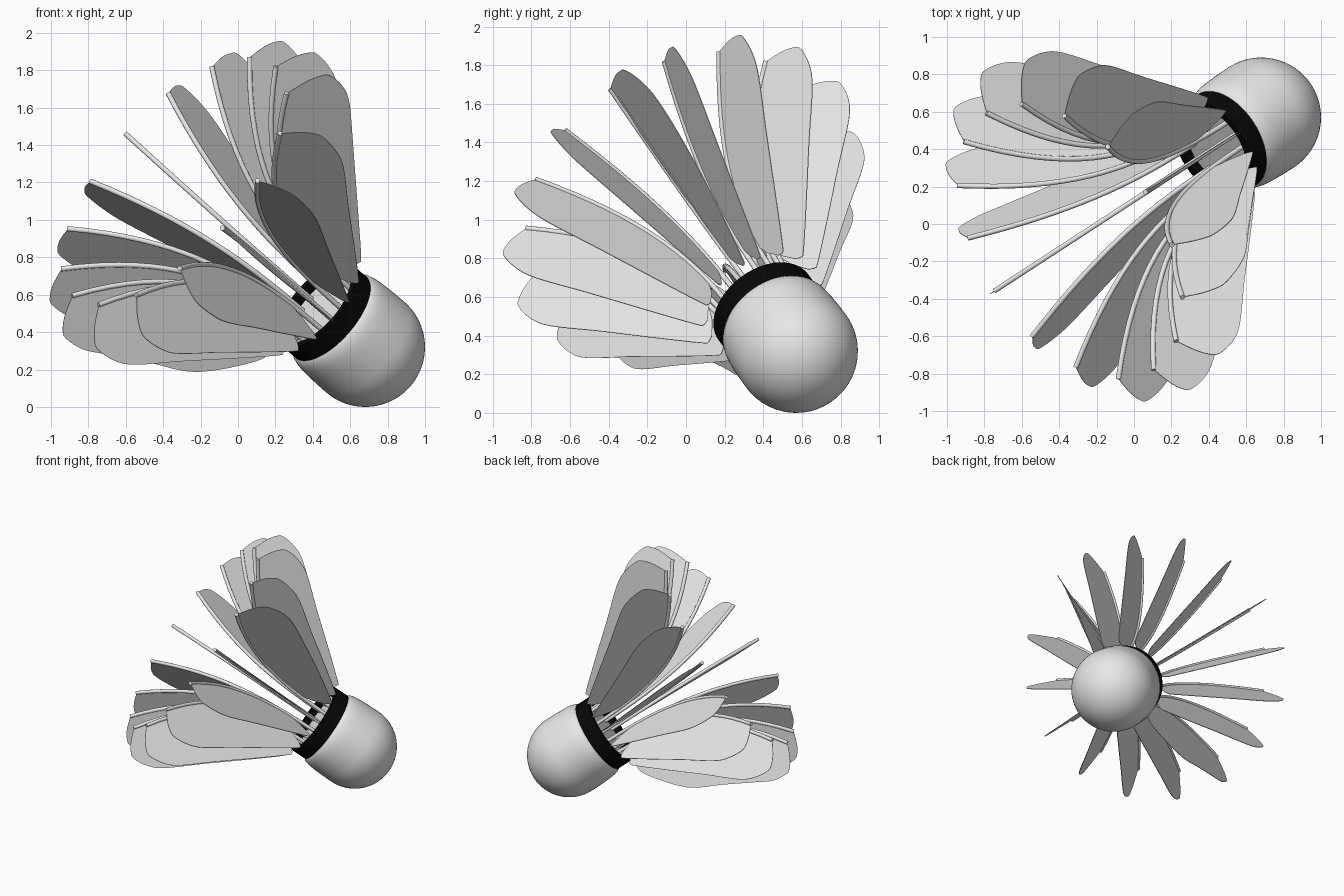
import bpy, math
from mathutils import Vector, Matrix

if "Cube" in bpy.data.objects:
    bpy.data.objects.remove(bpy.data.objects["Cube"])

# Frame of the tilted shuttlecock: local z runs from the cork to the feather tips
CENTRE = Vector((0.68, 0.57, 0.32))
AXIS = Vector((-0.678, -0.440, 0.589)).normalized()
U = Vector((-0.258, 0.753, 0.252))
U = (U - AXIS * U.dot(AXIS)).normalized()
V = AXIS.cross(U)
FRAME = Matrix.Translation(CENTRE) @ Matrix((U, V, AXIS)).transposed().to_4x4()
COUNT = 16


def material(name, rgb):
    m = bpy.data.materials.new(name)
    m.diffuse_color = (*rgb, 1)
    m.use_nodes = True
    m.node_tree.nodes["Principled BSDF"].inputs["Base Color"].default_value = m.diffuse_color
    return m


WHITE = material("off_white", (0.8, 0.8, 0.8))
BLACK = material("black", (0.002, 0.002, 0.002))


def add(name, verts, faces, mat, matrix, smooth=None):
    me = bpy.data.meshes.new(name)
    me.from_pydata(verts, [], faces)
    me.materials.append(mat)
    ob = bpy.data.objects.new(name, me)
    bpy.context.collection.objects.link(ob)
    ob.matrix_world = matrix
    if smooth:
        bpy.ops.object.select_all(action='DESELECT')
        ob.select_set(True)
        bpy.context.view_layer.objects.active = ob
        bpy.ops.object.shade_smooth_by_angle(angle=math.radians(smooth))
    return ob


def lathe(name, profile, mat, closed=False, n=64):
    """Spin (radius, height) points about local z; the ends are capped unless closed."""
    verts = [(r * math.cos(2 * math.pi * k / n), r * math.sin(2 * math.pi * k / n), z)
             for r, z in profile for k in range(n)]
    m = len(profile)
    faces = []
    for i in range(m if closed else m - 1):
        a, b = i * n, (i + 1) % m * n
        for k in range(n):
            j = (k + 1) % n
            faces.append((a + k, a + j, b + j, b + k))
    if not closed:
        faces.append(tuple(reversed(range(n))))
        faces.append(tuple(range((m - 1) * n, m * n)))
    return add(name, verts, faces, mat, FRAME, 40)


# Rounded cork
cork = [(0.32 * math.sin(a), -0.32 * math.cos(a))
        for a in [math.radians(1 + 89 * i / 18) for i in range(19)]]
cork += [(0.319, 0.08), (0.316, 0.16), (0.311, 0.21), (0.302, 0.245), (0.288, 0.268),
         (0.270, 0.28), (0.262, 0.33)]
lathe("cork", cork, WHITE)

# Black band around the cork rim
lathe("band", [(0.25, 0.27), (0.288, 0.27), (0.288, 0.385), (0.25, 0.385)], BLACK, closed=True)


def stem_radius(s):
    return 0.2 + 0.62 * (max(s - 0.2, 0) / 1.308) ** 3


def stem_mesh(rad=0.014, steps=20, sides=10):
    verts, faces = [], []
    for i in range(steps + 1):
        s = 0.2 + 1.308 * i / steps
        slope = 3 * 0.62 / 1.308 * ((s - 0.2) / 1.308) ** 2
        t = Vector((slope, 0, 1)).normalized()
        nrm = Vector((t.z, 0, -t.x))
        c = Vector((stem_radius(s), 0, s))
        for k in range(sides):
            a = 2 * math.pi * k / sides
            verts.append(c + nrm * rad * math.cos(a) + Vector((0, rad * math.sin(a), 0)))
    for i in range(steps):
        for k in range(sides):
            j = (k + 1) % sides
            faces.append((i * sides + k, i * sides + j, (i + 1) * sides + j, (i + 1) * sides + k))
    faces.append(tuple(reversed(range(sides))))
    faces.append(tuple(range(steps * sides, (steps + 1) * sides)))
    return verts, faces


def smooth_path(pts, per=4):
    """Catmull-Rom curve through the points."""
    p = [Vector(q) for q in [pts[0]] + pts + [pts[-1]]]
    out = []
    for i in range(1, len(p) - 2):
        a, b, c, d = p[i - 1:i + 3]
        for k in range(per):
            t = k / per
            out.append(0.5 * (2 * b + (c - a) * t + (2 * a - 5 * b + 4 * c - d) * t * t
                              + (3 * b - a - 3 * c + d) * t ** 3))
    return out + [p[-1]]


def blade_mesh(bulge=0.0, lean=0.0, half=0.002):
    # outer edge as (distance from axis, height), from base to tip
    outer = smooth_path([(0.30, 0.43), (0.335, 0.405), (0.37 + bulge / 2, 0.43),
                         (0.55 + bulge, 0.65), (0.75 + bulge / 2, 0.90), (0.94, 1.13),
                         (1.00, 1.25), (1.015, 1.37), (0.985, 1.42), (0.92, 1.465), (0.82, 1.506)])
    heights = [1.49 - (1.49 - 0.62) * i / 16 for i in range(17)]
    inner = [Vector((stem_radius(s), s)) for s in heights] + [Vector((0.25, 0.52))]
    loop = outer + inner
    n = len(loop)
    verts = [(p.x, y + lean * (p.x - stem_radius(p.y)), p.y) for y in (-half, half) for p in loop]
    faces = [tuple(range(n)), tuple(reversed(range(n, 2 * n)))]
    faces += [((i + 1) % n, i, n + i, n + (i + 1) % n) for i in range(n)]
    return verts, faces


# Sixteen flared stems, each with a flat blade standing outward; two blades are irregular
stem, blade = stem_mesh(), blade_mesh()
odd = {4: blade_mesh(bulge=0.14), 11: blade_mesh(lean=0.3)}
for k in range(COUNT):
    m = FRAME @ Matrix.Rotation(2 * math.pi * k / COUNT, 4, 'Z')
    add(f"feather_stem_{k + 1}", *stem, WHITE, m, 40)
    add(f"feather_blade_{k + 1}", *odd.get(k, blade), WHITE, m)
